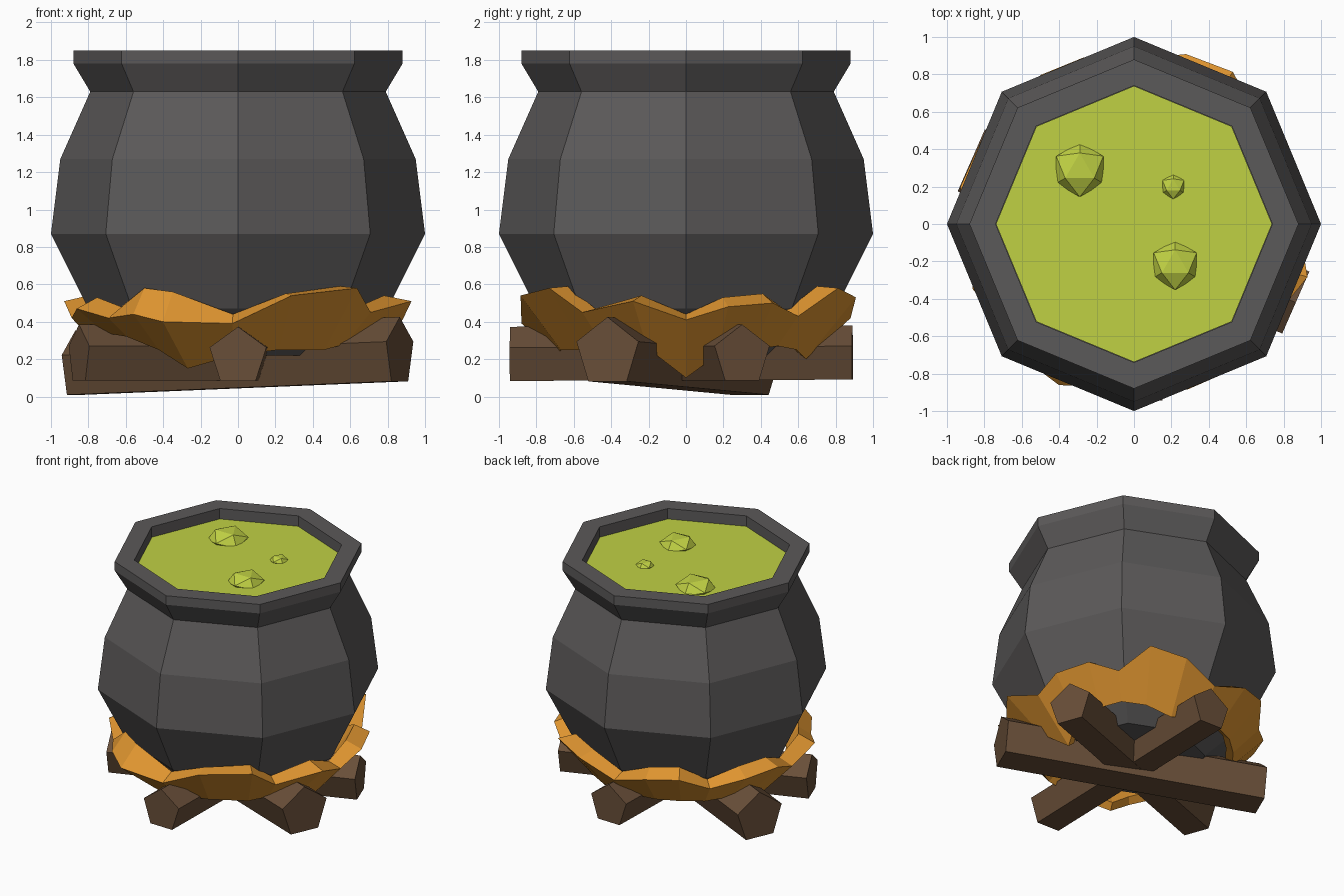
import bpy, bmesh, math
from mathutils import Vector, Matrix

if "Cube" in bpy.data.objects:
    bpy.data.objects.remove(bpy.data.objects["Cube"])


def material(name, rgb):
    m = bpy.data.materials.new(name)
    m.diffuse_color = (*rgb, 1)
    m.use_nodes = True
    m.node_tree.nodes["Principled BSDF"].inputs["Base Color"].default_value = m.diffuse_color
    return m


IRON = material("dark_iron", (0.105, 0.1, 0.1))
BREW = material("green_brew", (0.53, 0.64, 0.057))
FIRE = material("orange_flame", (0.75, 0.305, 0.03))
WOOD = material("brown_wood", (0.14, 0.077, 0.04))


def finish(name, bm, mat):
    bmesh.ops.recalc_face_normals(bm, faces=bm.faces[:])
    me = bpy.data.meshes.new(name)
    bm.to_mesh(me)
    bm.free()
    me.materials.append(mat)
    ob = bpy.data.objects.new(name, me)
    bpy.context.collection.objects.link(ob)
    return ob


def polar(r, a, z):
    return (r * math.cos(a), r * math.sin(a), z)


def bridge(bm, rings, closed=False):
    """Join consecutive vertex rings with quads."""
    pairs = list(zip(rings, rings[1:]))
    if closed:
        pairs.append((rings[-1], rings[0]))
    for a, b in pairs:
        n = len(a)
        for i in range(n):
            j = (i + 1) % n
            bm.faces.new((a[i], a[j], b[j], b[i]))


# Cauldron: eight-sided turned profile with a flared rim
profile = [(0.5, 0.22), (0.8, 0.47), (1.0, 0.87), (0.95, 1.27), (0.79, 1.63),
           (0.88, 1.78), (0.88, 1.85), (0.74, 1.85), (0.74, 1.74)]
bm = bmesh.new()
rings = [[bm.verts.new(polar(r, k * math.pi / 4, z)) for k in range(8)]
         for r, z in profile]
bridge(bm, rings)
bm.faces.new(rings[0])
bm.faces.new(rings[-1])
finish("cauldron", bm, IRON)

# Liquid surface, just above the inner floor
bm = bmesh.new()
bm.faces.new([bm.verts.new(polar(0.738, k * math.pi / 4, 1.77)) for k in range(8)])
finish("brew_surface", bm, BREW)

# Bubbles: squashed icosahedra resting face-up in the brew
for i, (x, y, r) in enumerate([(-0.29, 0.29, 0.148), (0.21, 0.2, 0.068),
                               (0.22, -0.22, 0.135)]):
    bm = bmesh.new()
    bmesh.ops.create_icosphere(bm, subdivisions=1, radius=r)
    turn = Matrix.Rotation(math.radians(37.4), 4, 'Y')
    bmesh.ops.transform(bm, verts=bm.verts[:], matrix=Matrix.Translation((x, y, 1.77))
                        @ Matrix.Diagonal((1, 1, 0.55, 1))
                        @ Matrix.Rotation(math.pi / 2, 4, 'Z') @ turn)
    finish(f"bubble_{i + 1}", bm, BREW)

# Flame collar: angle, outer radius, outer z, inner z, bottom z
flame = [(-158, 0.93, 0.47, 0.53, 0.34), (-142, 0.88, 0.42, 0.48, 0.32),
         (-127, 0.93, 0.44, 0.58, 0.25), (-115, 0.95, 0.40, 0.56, 0.15),
         (-92, 0.88, 0.39, 0.44, 0.22), (-72, 0.93, 0.54, 0.55, 0.25),
         (-49, 0.97, 0.58, 0.59, 0.25), (-38, 0.90, 0.45, 0.47, 0.28),
         (-17, 0.97, 0.51, 0.54, 0.26), (0, 0.88, 0.41, 0.44, 0.10),
         (14, 0.93, 0.48, 0.53, 0.22), (30, 0.93, 0.50, 0.55, 0.25),
         (43, 0.88, 0.43, 0.46, 0.27), (57, 0.97, 0.58, 0.59, 0.25),
         (73, 0.95, 0.53, 0.56, 0.20), (90, 0.88, 0.42, 0.45, 0.25),
         (107, 0.93, 0.50, 0.55, 0.25), (122, 0.94, 0.52, 0.57, 0.25),
         (136, 0.88, 0.42, 0.45, 0.24), (152, 0.93, 0.48, 0.53, 0.25),
         (168, 0.95, 0.51, 0.54, 0.25), (182, 0.89, 0.42, 0.46, 0.15)]
bm = bmesh.new()
outer, inner, base, back = [], [], [], []
for deg, r, zo, zi, zb in flame:
    a = math.radians(deg)
    base_r = 0.53 + 0.7 * zb
    outer.append(bm.verts.new(polar(r, a, zo)))
    inner.append(bm.verts.new(polar(0.6 + 0.4 * zi, a, zi)))
    back.append(bm.verts.new(polar(base_r - 0.05, a, zb + 0.04)))
    base.append(bm.verts.new(polar(base_r, a, zb)))
bridge(bm, [outer, inner, back, base], closed=True)
finish("flame_collar", bm, FIRE)


# Firewood: pentagonal prisms, point up, crossing under the pot
def log(name, start, end, r):
    start, end = Vector(start), Vector(end)
    side = (end - start).cross(Vector((0, 0, 1))).normalized()
    bm = bmesh.new()
    rings = []
    for c in (start, end):
        ring = []
        for k in range(5):
            a = math.pi / 2 + k * math.tau / 5
            ring.append(bm.verts.new(c + side * r * math.cos(a)
                                     + Vector((0, 0, r * math.sin(a)))))
        rings.append(ring)
    bridge(bm, rings)
    for ring in rings:
        bm.faces.new(ring)
    finish(name, bm, WOOD)


log("low_log", (0.865, -0.42, 0.235), (-0.87, 0.34, 0.163), 0.19)
log("front_to_back_log", (0, -0.94, 0.213), (0.04, 0.89, 0.22), 0.16)
log("side_log", (0.84, 0.3, 0.22), (-0.85, -0.33, 0.22), 0.165)
